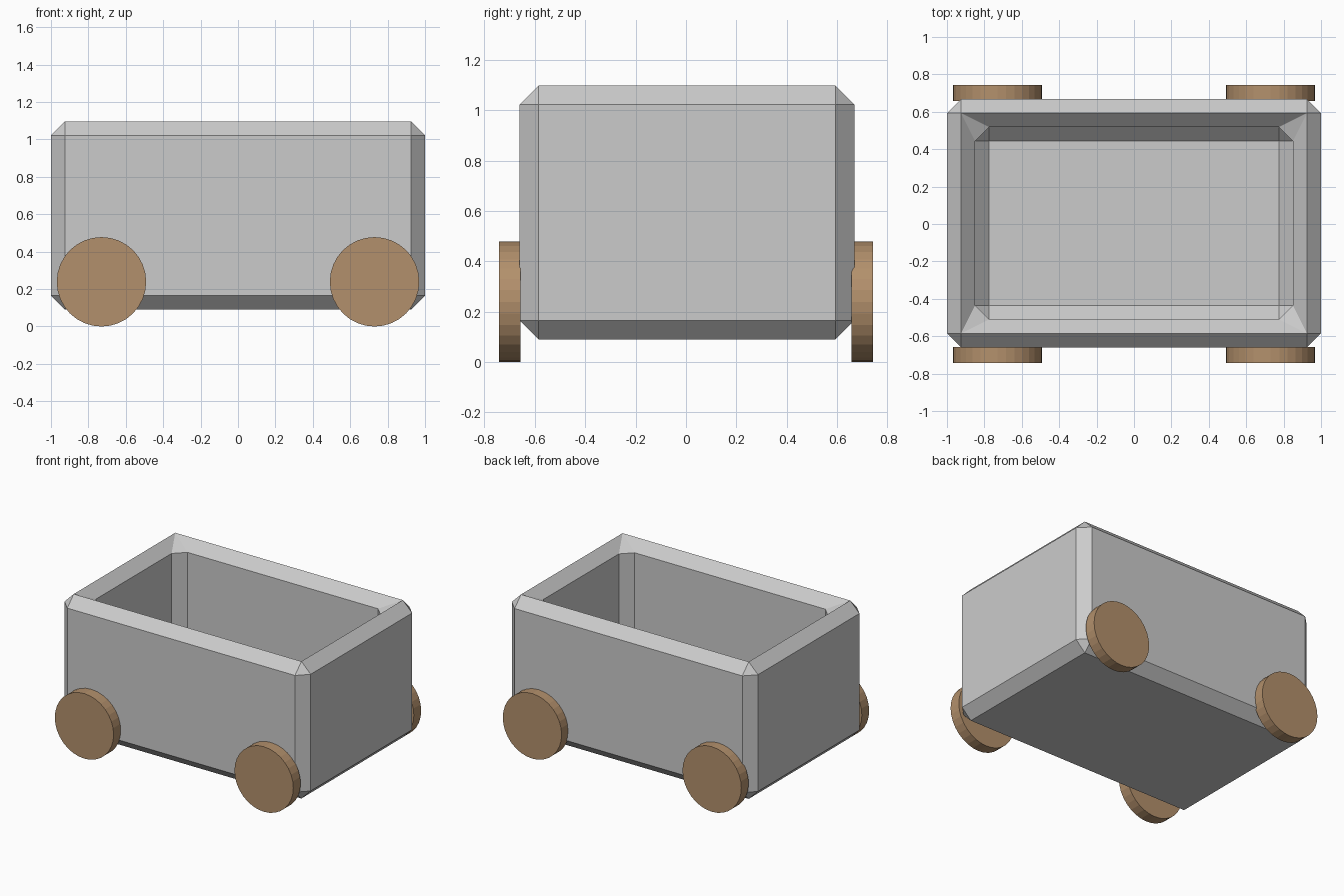
import bpy, bmesh
from math import pi
from mathutils import Matrix

if "Cube" in bpy.data.objects:
    bpy.data.objects.remove(bpy.data.objects["Cube"])

CH = 0.075          # chamfer size
CY = 0.004          # slight y offset of the tub


def ring(bm, hx, hy, z, chamfered):
    """Horizontal loop: two points per corner (chamfered) or one (square)."""
    pts = []
    for sx, sy in ((1, 1), (-1, 1), (-1, -1), (1, -1)):
        a = (sx * hx, sy * (hy - CH))
        b = (sx * (hx - CH), sy * hy)
        if not chamfered:
            pts.append((sx * hx, sy * hy))
        else:
            pts += [a, b] if sx * sy > 0 else [b, a]
    return [bm.verts.new((x, y + CY, z)) for x, y in pts]


def bridge(bm, a, b):
    """Join two loops; a square corner fans out to a chamfered corner."""
    for i in range(8):
        j = (i + 1) % 8
        pa = (a[i], a[j]) if len(a) == 8 else (a[i // 2], a[j // 2])
        pb = (b[i], b[j]) if len(b) == 8 else (b[i // 2], b[j // 2])
        face = []
        for v in (pa[0], pa[1], pb[1], pb[0]):
            if v not in face:
                face.append(v)
        bm.faces.new(face)


def finish(bm, name, mat=None):
    bmesh.ops.recalc_face_normals(bm, faces=bm.faces[:])
    me = bpy.data.meshes.new(name)
    bm.to_mesh(me)
    bm.free()
    if mat:
        me.materials.append(mat)
    ob = bpy.data.objects.new(name, me)
    bpy.context.collection.objects.link(ob)
    return ob


# Tub: bottom, outer wall, rim ridge, inner wall, floor
bm = bmesh.new()
W, D = 1.0, 0.664
sections = [
    (W - CH, D - CH, 0.09, False),
    (W, D, 0.165, True),
    (W, D, 1.022, True),
    (W - CH, D - CH, 1.097, False),
    (W - 2 * CH, D - 2 * CH, 1.022, True),
    (W - 2 * CH, D - 2 * CH, 0.315, True),
    (W - 3 * CH, D - 3 * CH, 0.24, False),
]
loops = [ring(bm, *s) for s in sections]
for lo, hi in zip(loops, loops[1:]):
    bridge(bm, lo, hi)
bm.faces.new(loops[0])
bm.faces.new(loops[-1])
finish(bm, "cart_tub")

# Wheels: four flat discs
wood = bpy.data.materials.new("brown_wood")
wood.diffuse_color = (0.45, 0.28, 0.15, 1)
wood.use_nodes = True
wood.node_tree.nodes["Principled BSDF"].inputs["Base Color"].default_value = wood.diffuse_color
for side, sy in (("front", -1), ("back", 1)):
    for end, sx in (("left", -1), ("right", 1)):
        bm = bmesh.new()
        bmesh.ops.create_cone(
            bm, cap_ends=True, segments=32, radius1=0.239, radius2=0.239, depth=0.085,
            matrix=Matrix.Translation((sx * 0.73, sy * 0.6995, 0.239)) @ Matrix.Rotation(pi / 2, 4, 'X'))
        finish(bm, f"{side}_{end}_wheel", wood)
